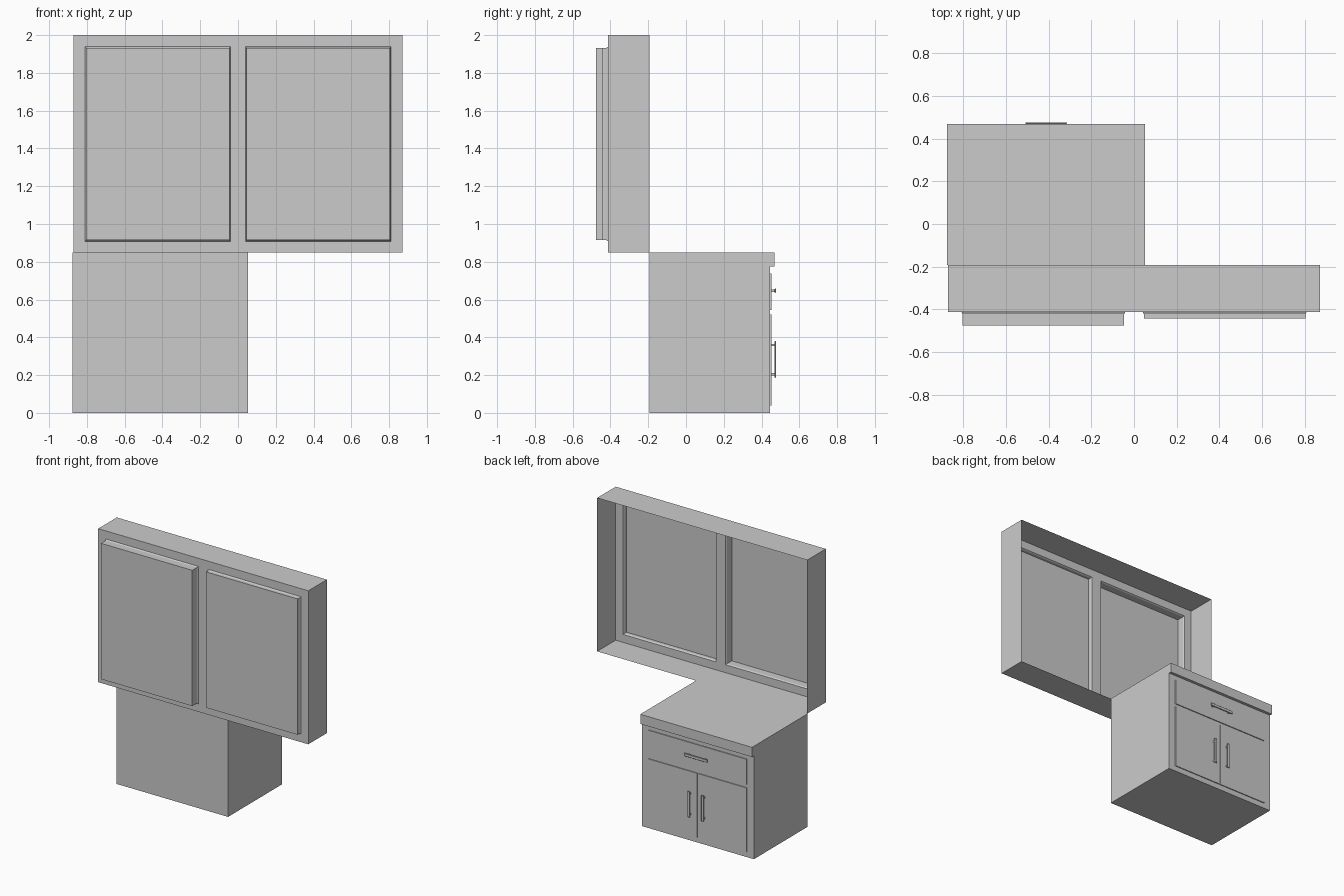
import bpy
import bmesh

if "Cube" in bpy.data.objects:
    bpy.data.objects.remove(bpy.data.objects["Cube"])


def new_object(name, bm):
    mesh = bpy.data.meshes.new(name)
    bm.to_mesh(mesh)
    bm.free()
    obj = bpy.data.objects.new(name, mesh)
    bpy.context.collection.objects.link(obj)
    return obj


def box(name, x0, x1, y0, y1, z0, z1, bevel=0):
    bm = bmesh.new()
    bmesh.ops.create_cube(bm, size=1)
    for v in bm.verts:
        v.co = ((x0 + x1) / 2 + v.co.x * (x1 - x0),
                (y0 + y1) / 2 + v.co.y * (y1 - y0),
                (z0 + z1) / 2 + v.co.z * (z1 - z0))
    obj = new_object(name, bm)
    if bevel:
        mod = obj.modifiers.new("soft_edge", 'BEVEL')
        mod.width = bevel
        mod.segments = 1
    return obj


def ring(bm, x0, x1, z0, z1, y):
    return [bm.verts.new(c) for c in ((x0, y, z0), (x1, y, z0), (x1, y, z1), (x0, y, z1))]


def bridge(bm, a, b):
    for i in range(4):
        j = (i + 1) % 4
        bm.faces.new((a[i], a[j], b[j], b[i]))


# Upper frame: thin shell, open at the back, with two window openings in front
X, Z0, Z1 = 0.872, 0.848, 2.0
BACK, FRONT = -0.192, -0.412
WINDOWS = ((-0.81, -0.04, -0.477), (0.04, 0.81, -0.444))
WZ0, WZ1, LIP = 0.908, 1.939, 0.006

bm = bmesh.new()
bridge(bm, ring(bm, -X, X, Z0, Z1, BACK), ring(bm, -X, X, Z0, Z1, FRONT))
xs = [-X, WINDOWS[0][0], WINDOWS[0][1], WINDOWS[1][0], WINDOWS[1][1], X]
zs = [Z0, WZ0, WZ1, Z1]
for i in range(5):
    for k in range(3):
        if not (k == 1 and i in (1, 3)):
            bm.faces.new(ring(bm, xs[i], xs[i + 1], zs[k], zs[k + 1], FRONT))
bmesh.ops.remove_doubles(bm, verts=bm.verts, dist=0.0001)
new_object("upper_frame", bm)

# Window panels: hollow trays pushed forward, with a small chamfered lip
for name, (x0, x1, depth) in zip(("left_panel", "right_panel"), WINDOWS):
    bm = bmesh.new()
    outer = ring(bm, x0, x1, WZ0, WZ1, FRONT)
    neck = ring(bm, x0 + LIP, x1 - LIP, WZ0 + LIP, WZ1 - LIP, FRONT - 0.01)
    face = ring(bm, x0 + LIP, x1 - LIP, WZ0 + LIP, WZ1 - LIP, depth)
    bridge(bm, outer, neck)
    bridge(bm, neck, face)
    bm.faces.new(face)
    new_object(name, bm)

# Base cabinet and worktop
CX0, CX1, CY = -0.876, 0.052, 0.446
MID = (CX0 + CX1) / 2
box("cabinet_body", CX0, CX1, BACK, CY, 0, 0.775)
box("worktop", CX0, CX1, BACK, 0.468, 0.775, 0.848)

# Drawer and door fronts
box("drawer_front", MID - 0.407, MID + 0.407, CY - 0.005, CY + 0.007, 0.545, 0.737)
for side, s in (("left", -1), ("right", 1)):
    a, b = sorted((MID + s * 0.003, MID + s * 0.407))
    box(side + "_door", a, b, CY - 0.005, CY + 0.007, 0.04, 0.522)

# Handles: flat bar on two posts
H0, H1, DOOR = 0.469, 0.477, CY + 0.006
box("drawer_handle", MID - 0.097, MID + 0.097, H0, H1, 0.636, 0.658, 0.002)
for s in (-1, 1):
    px = MID + s * 0.072
    box("drawer_handle_post", px - 0.006, px + 0.006, DOOR, H0 + 0.001, 0.641, 0.653)
    hx = MID + s * 0.058
    box("door_handle", hx - 0.011, hx + 0.011, H0, H1, 0.186, 0.38, 0.002)
    for z in (0.205, 0.36):
        box("door_handle_post", hx - 0.006, hx + 0.006, DOOR, H0 + 0.001, z - 0.006, z + 0.006)
